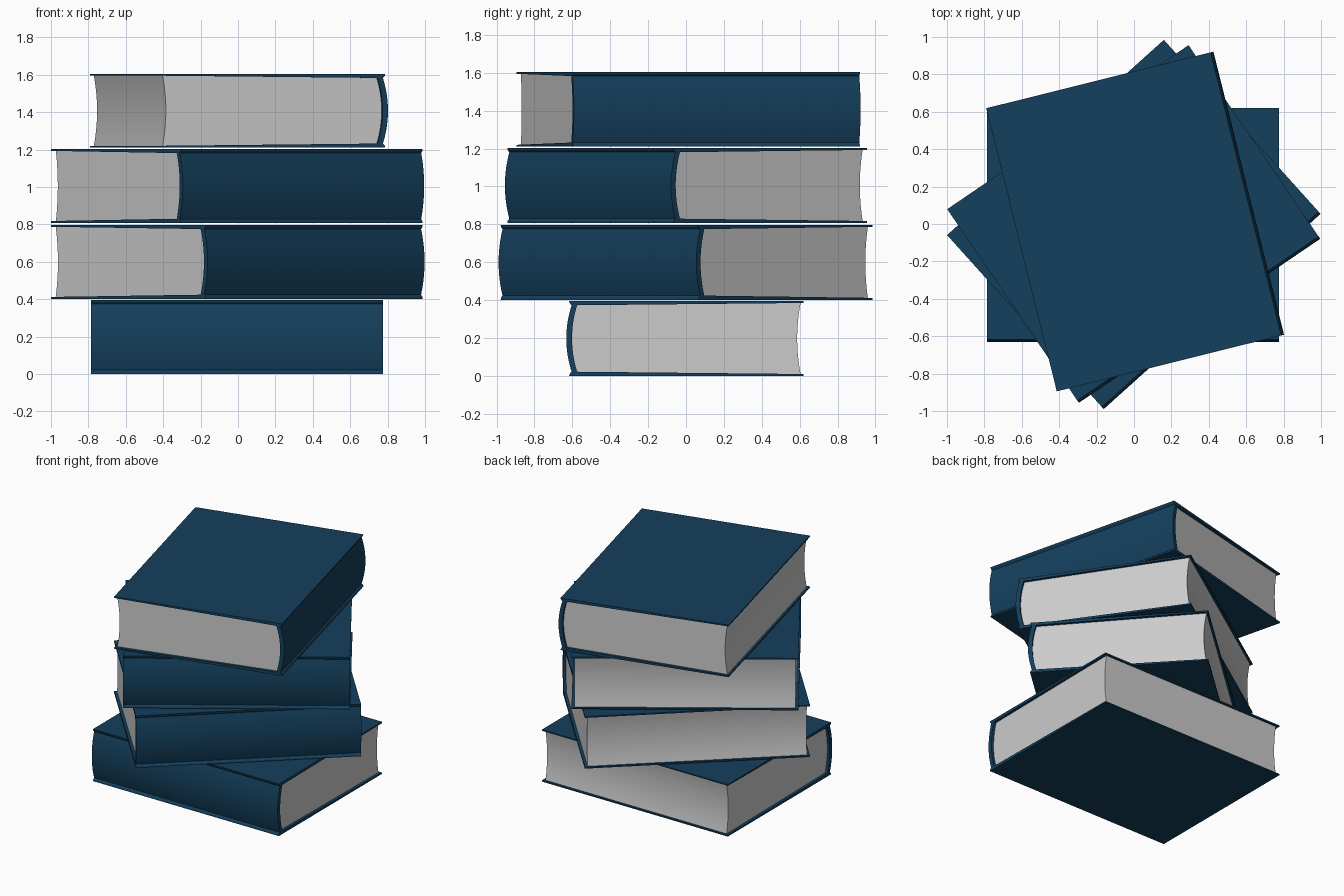
import bpy, bmesh, math

if "Cube" in bpy.data.objects:
    bpy.data.objects.remove(bpy.data.objects["Cube"])

LENGTH, HEIGHT = 1.56, 0.395
MID = HEIGHT / 2

cover_mat = bpy.data.materials.new("blue_cover")
cover_mat.diffuse_color = (0.007, 0.05, 0.108, 1)
cover_mat.use_nodes = True
cover_mat.node_tree.nodes["Principled BSDF"].inputs["Base Color"].default_value = cover_mat.diffuse_color


def arc(y_end, y_mid, z_end, n=12):
    """Shallow curve from the top (z_end) to its mirror at the bottom."""
    pts = []
    for i in range(n + 1):
        t = 1 - 2 * i / n
        pts.append((y_mid + (y_end - y_mid) * t * t, MID + (z_end - MID) * t))
    return pts


def extrude_profile(name, profile, length, material=None):
    """Extrude a (y, z) outline along x, centred on x = 0."""
    bm = bmesh.new()
    face = bm.faces.new([bm.verts.new((-length / 2, y, z)) for y, z in profile])
    ext = bmesh.ops.extrude_face_region(bm, geom=[face])
    moved = [g for g in ext["geom"] if isinstance(g, bmesh.types.BMVert)]
    bmesh.ops.translate(bm, verts=moved, vec=(length, 0, 0))
    bmesh.ops.recalc_face_normals(bm, faces=bm.faces)
    mesh = bpy.data.meshes.new(name)
    bm.to_mesh(mesh)
    bm.free()
    obj = bpy.data.objects.new(name, mesh)
    bpy.context.collection.objects.link(obj)
    if material:
        mesh.materials.append(material)
    bpy.context.view_layer.objects.active = obj
    obj.select_set(True)
    bpy.ops.object.shade_smooth_by_angle(angle=math.radians(25))
    obj.select_set(False)
    return obj


# Cover outline: tapered boards joined by a rounded spine on the -y side
outer = ([(0.62, HEIGHT), (-0.617, HEIGHT), (-0.615, HEIGHT - 0.01)]
         + arc(-0.604, -0.632, HEIGHT - 0.022)
         + [(-0.615, 0.01), (-0.617, 0), (0.62, 0)])
inner = [(0.62, HEIGHT - 0.01)] + arc(-0.575, -0.602, HEIGHT - 0.022) + [(0.62, 0.01)]
cover_profile = outer + inner[::-1]

# Page block outline: rounded back, hollow fore edge
pages_profile = (arc(-0.577, -0.604, HEIGHT - 0.021)
                 + arc(0.605, 0.587, HEIGHT - 0.0095)[::-1])

# Stack: x, y, base height, turn in degrees
stack = [(-0.005, 0, 0, 0),
         (-0.005, 0.002, 0.402, 42),
         (-0.005, 0.005, 0.808, 34.2),
         (0, 0.012, 1.21, 104)]

for i, (x, y, z, turn) in enumerate(stack, 1):
    for part in (extrude_profile(f"book_{i}_cover", cover_profile, LENGTH, cover_mat),
                 extrude_profile(f"book_{i}_pages", pages_profile, LENGTH - 0.04)):
        part.location = (x, y, z)
        part.rotation_euler.z = math.radians(turn)
